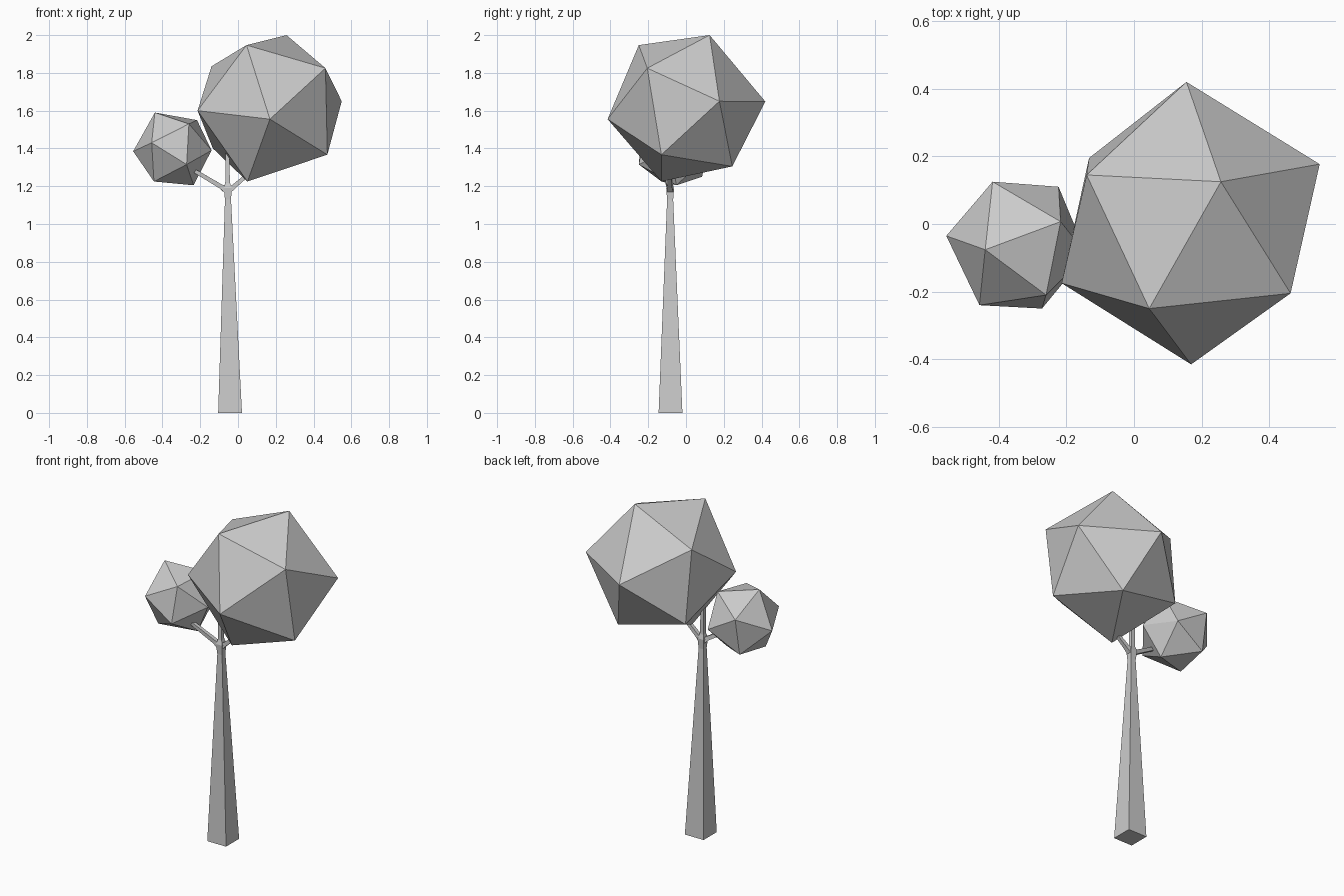
import bpy
import bmesh
from mathutils import Vector

cube = bpy.data.objects.get("Cube")
if cube:
    bpy.data.objects.remove(cube, do_unlink=True)

# One plain colour for the whole tree
GREY = (0.6, 0.6, 0.6, 1.0)
grey = bpy.data.materials.new("light_grey")
grey.use_nodes = True
grey.diffuse_color = GREY
grey.node_tree.nodes["Principled BSDF"].inputs["Base Color"].default_value = GREY


def finish(name, bm):
    """Turn a bmesh into a flat-shaded object."""
    bmesh.ops.recalc_face_normals(bm, faces=bm.faces)
    mesh = bpy.data.meshes.new(name)
    bm.to_mesh(mesh)
    bm.free()
    mesh.materials.append(grey)
    obj = bpy.data.objects.new(name, mesh)
    bpy.context.collection.objects.link(obj)
    return obj


def limb(name, stations, axis=None):
    """Four-sided tapered limb through (centre, half width) stations."""
    if axis is None:
        axis = Vector(stations[-1][0]) - Vector(stations[0][0])
    side = Vector((0, 1, 0))
    across = side.cross(axis).normalized()
    side = axis.cross(across).normalized()
    bm = bmesh.new()
    rings = []
    for centre, half in stations:
        corners = ((-1, -1), (1, -1), (1, 1), (-1, 1))
        rings.append([bm.verts.new(Vector(centre) + half * (a * across + b * side))
                      for a, b in corners])
    for low, high in zip(rings, rings[1:]):
        for i in range(4):
            j = (i + 1) % 4
            bm.faces.new((low[i], low[j], high[j], high[i]))
    bm.faces.new(rings[0])
    bm.faces.new(rings[-1])
    return finish(name, bm)


def crown(name, corners):
    """Faceted twenty-sided crown: the hull of twelve slightly uneven corners."""
    bm = bmesh.new()
    for corner in corners:
        bm.verts.new(corner)
    bmesh.ops.convex_hull(bm, input=bm.verts)
    return finish(name, bm)


# Trunk with a small flare where it forks
limb("trunk", [
    ((-0.042, -0.082, 0), 0.063),
    ((-0.053, -0.084, 1.13), 0.016),
    ((-0.054, -0.084, 1.19), 0.021),
    ((-0.055, -0.084, 1.22), 0.012),
], axis=Vector((0, 0, 1)))

# Three branches leaving the fork
limb("middle_branch", [
    ((-0.055, -0.084, 1.17), 0.016),
    ((-0.055, -0.084, 1.23), 0.012),
    ((-0.057, -0.084, 1.4), 0.010),
])
limb("right_branch", [
    ((-0.05, -0.084, 1.17), 0.018),
    ((-0.09, -0.09, 1.198), 0.012),
    ((-0.228, -0.113, 1.28), 0.010),
])
limb("left_branch", [
    ((-0.06, -0.084, 1.17), 0.018),
    ((-0.02, -0.085, 1.2), 0.012),
    ((0.05, -0.088, 1.26), 0.010),
])

# Large crown, listed from the top down
crown("large_crown", [
    (0.257, 0.125, 2.0), (0.045, -0.25, 1.947), (-0.14, 0.145, 1.835),
    (0.463, -0.205, 1.825), (0.549, 0.177, 1.65), (0.155, 0.42, 1.648),
    (-0.214, -0.175, 1.6), (0.169, -0.415, 1.555), (-0.133, 0.195, 1.4),
    (0.473, -0.13, 1.367), (0.285, 0.245, 1.305), (0.05, -0.13, 1.225),
])

# Small crown, listed from the top down
crown("small_crown", [
    (-0.44, -0.076, 1.59), (-0.217, 0.007, 1.55), (-0.26, -0.21, 1.53),
    (-0.418, 0.125, 1.475), (-0.457, -0.24, 1.43), (-0.14, -0.09, 1.39),
    (-0.555, -0.035, 1.385), (-0.223, 0.11, 1.36), (-0.272, -0.25, 1.315),
    (-0.42, 0.085, 1.25), (-0.445, -0.13, 1.225), (-0.235, -0.05, 1.205),
])
